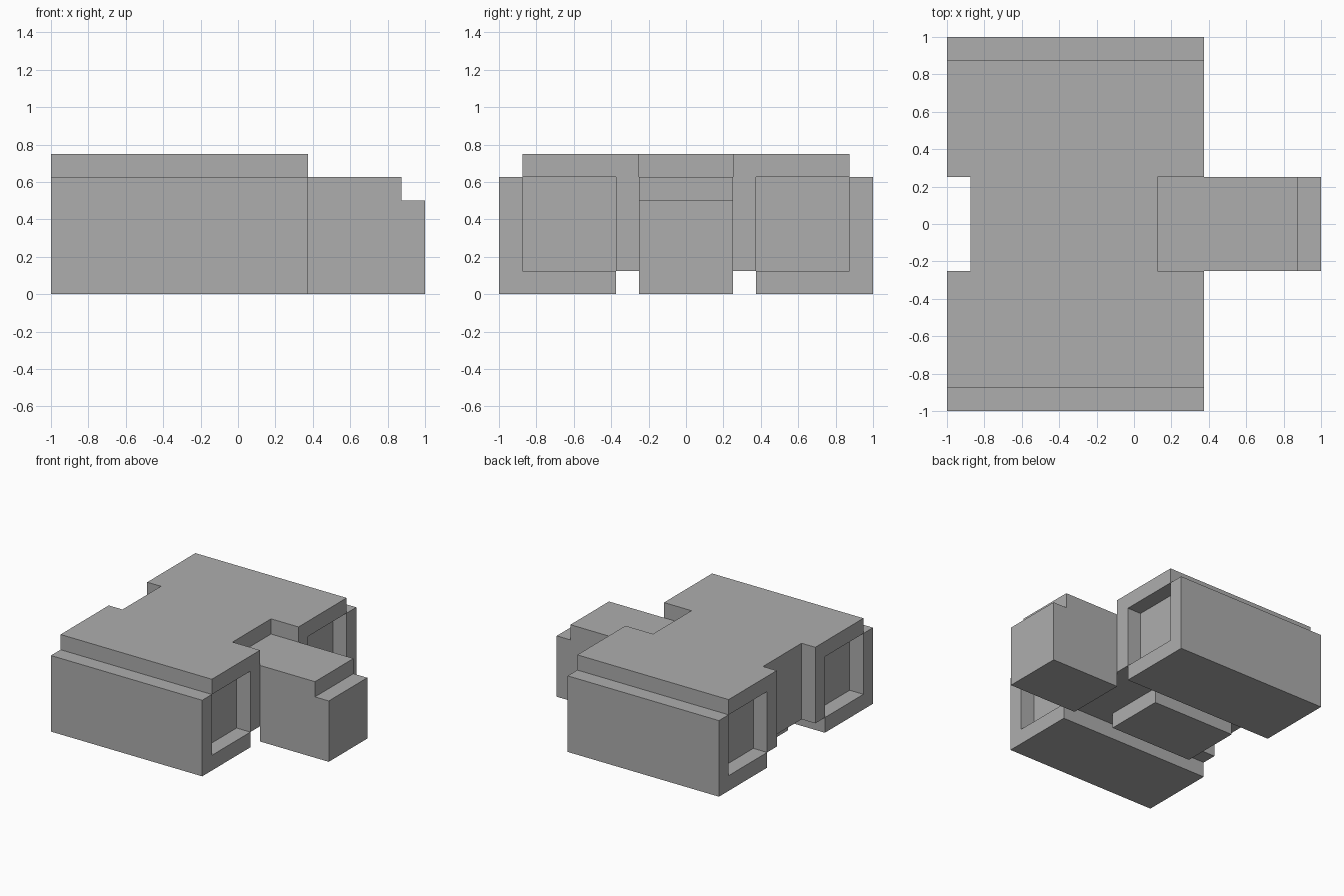
import bpy
import bmesh

cube = bpy.data.objects.get("Cube")
if cube:
    bpy.data.objects.remove(cube, do_unlink=True)

grey = bpy.data.materials.new("plain_grey")
grey.use_nodes = True
colour = (0.42, 0.42, 0.42, 1)
grey.diffuse_color = colour
grey.node_tree.nodes["Principled BSDF"].inputs["Base Color"].default_value = colour

# Every dimension is a multiple of one block unit
U = 0.125


def prism(name, outline, axis, lo, hi):
    """Extrude an outline, given on the two other axes, from lo to hi along axis."""
    bm = bmesh.new()
    verts = []
    for point in outline:
        co = list(point)
        co.insert(axis, lo)
        verts.append(bm.verts.new([c * U for c in co]))
    face = bm.faces.new(verts)
    geom = bmesh.ops.extrude_face_region(bm, geom=[face])["geom"]
    shift = [0, 0, 0]
    shift[axis] = (hi - lo) * U
    bmesh.ops.translate(bm, vec=shift, verts=[g for g in geom if isinstance(g, bmesh.types.BMVert)])
    bmesh.ops.recalc_face_normals(bm, faces=bm.faces)
    mesh = bpy.data.meshes.new(name)
    bm.to_mesh(mesh)
    bm.free()
    mesh.materials.append(grey)
    obj = bpy.data.objects.new(name, mesh)
    bpy.context.collection.objects.link(obj)
    return obj


def rect(u0, u1, v0, v1):
    return [(u0, v0), (u1, v0), (u1, v1), (u0, v1)]


# Side pods: L-shaped shell with a core set back at both ends
for side, s in (("left", 1), ("right", -1)):
    shell = [(3, 0), (8, 0), (8, 5), (7, 5), (7, 1), (3, 1)]
    prism(side + "_pod_shell", [(s * y, z) for y, z in shell], 0, -8, 3)
    prism(side + "_pod_core", rect(s * 3, s * 7, 1, 5), 0, -7, 2)

# Central body, notched at the rear end
rear_notch = [(-8, 2), (-7, 2), (-7, -2), (-8, -2)]
prism("central_body", [(-8, -3), (3, -3), (3, 3), (-8, 3)] + rear_notch, 2, 1, 5)

# Top deck, notched at both ends
nose_notch = [(3, -2), (1, -2), (1, 2), (3, 2)]
prism("top_deck", [(-8, -7), (3, -7)] + nose_notch + [(3, 7), (-8, 7)] + rear_notch, 2, 5, 6)

# Stepped nose block
prism("nose", [(3, 0), (8, 0), (8, 4), (7, 4), (7, 5), (3, 5)], 1, -2, 2)

# Keel plate below the central body
prism("keel", rect(-6, 0, -2, 2), 2, 0, 1)
